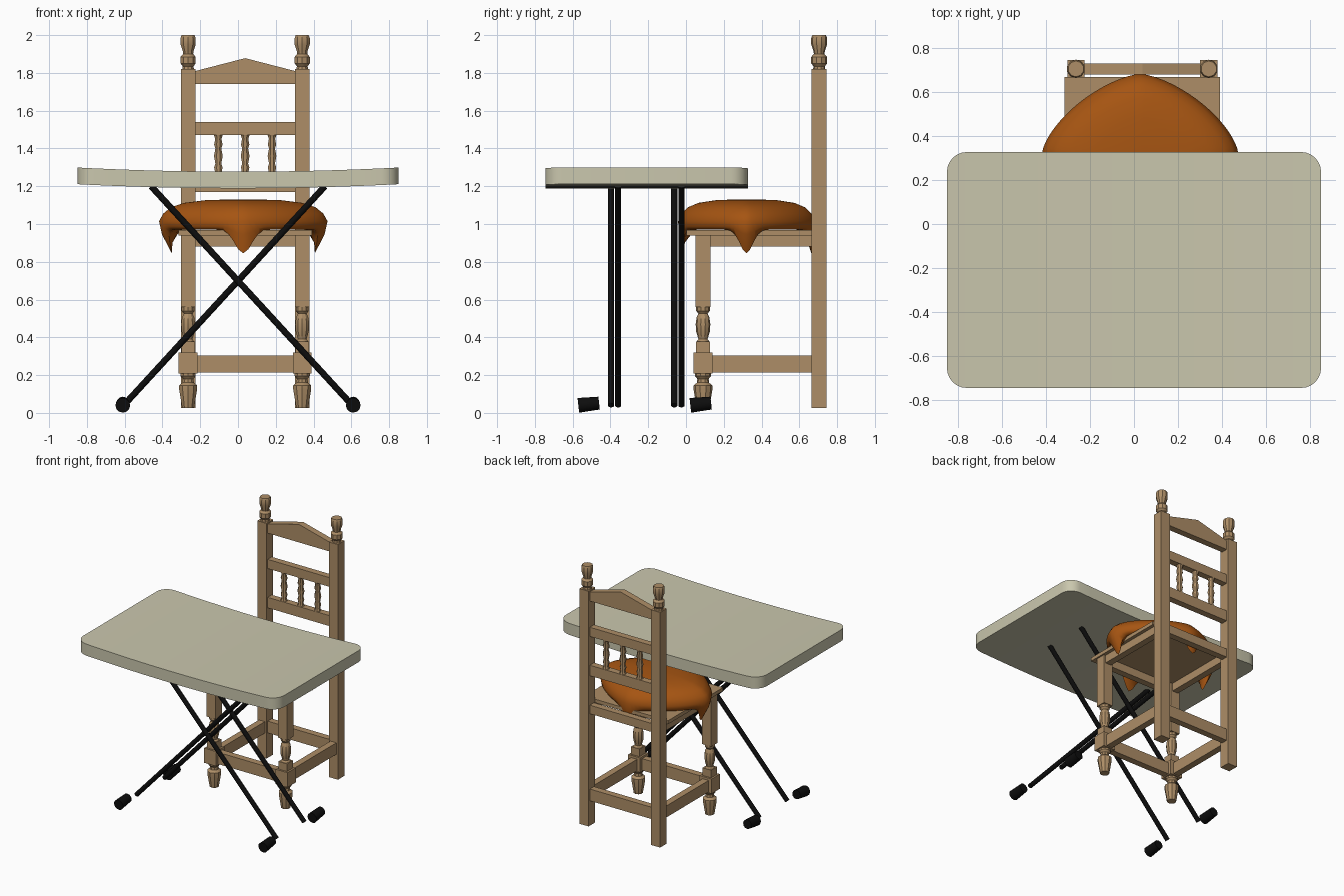
import bpy, bmesh
from math import cos, sin, pi, exp, atan2
from mathutils import Vector

cube = bpy.data.objects.get("Cube")
if cube:
    bpy.data.objects.remove(cube, do_unlink=True)


def material(name, rgb):
    m = bpy.data.materials.new(name)
    m.use_nodes = True
    m.diffuse_color = (*rgb, 1)
    bsdf = m.node_tree.nodes["Principled BSDF"]
    bsdf.inputs["Base Color"].default_value = (*rgb, 1)
    bsdf.inputs["Roughness"].default_value = 0.8
    return m


WOOD = material("light wood", (0.42, 0.27, 0.135))
CREAM = material("cream laminate", (0.59, 0.57, 0.42))
CLOTH = material("rust cloth", (0.38, 0.09, 0.006))
BLACK = material("black metal", (0.004, 0.004, 0.004))


def finish(name, bm, mat, smooth=None):
    bmesh.ops.recalc_face_normals(bm, faces=bm.faces)
    me = bpy.data.meshes.new(name)
    bm.to_mesh(me)
    bm.free()
    me.materials.append(mat)
    if smooth:
        me.shade_smooth()
        me.set_sharp_from_angle(angle=smooth)
    ob = bpy.data.objects.new(name, me)
    bpy.context.collection.objects.link(ob)
    return ob


def box(name, x, y, z, mat=WOOD):
    """Box from (min, max) ranges."""
    bm = bmesh.new()
    bmesh.ops.create_cube(bm, size=1)
    for v in bm.verts:
        v.co = [(a + b) / 2 + c * (b - a) for (a, b), c in zip((x, y, z), v.co)]
    return finish(name, bm, mat)


def loft(bm, rings):
    """Bridge closed rings of points and cap both ends."""
    rows = [[bm.verts.new(p) for p in ring] for ring in rings]
    n = len(rows[0])
    for a, b in zip(rows, rows[1:]):
        for i in range(n):
            j = (i + 1) % n
            bm.faces.new((a[i], a[j], b[j], b[i]))
    bm.faces.new(rows[0])
    bm.faces.new(rows[-1])


def turned(name, x, y, profile, sides=10):
    """Lathe-turned part from (radius, height) pairs."""
    bm = bmesh.new()
    angles = [2 * pi * (i + 0.5) / sides for i in range(sides)]
    loft(bm, [[(x + r * cos(a), y + r * sin(a), z) for a in angles] for r, z in profile])
    return finish(name, bm, WOOD, 0.5)


def rod(name, p, q, r1, r2, sides=10):
    p, q = Vector(p), Vector(q)
    bm = bmesh.new()
    bmesh.ops.create_cone(bm, cap_ends=True, segments=sides, radius1=r1, radius2=r2,
                          depth=(q - p).length)
    bm.transform((q - p).to_track_quat('Z', 'Y').to_matrix().to_4x4())
    bmesh.ops.translate(bm, vec=(p + q) / 2, verts=bm.verts)
    return finish(name, bm, BLACK, 0.7)


# Table top: rounded corners, sagging slightly along its length
half_x, y0, y1, rad = 0.85, -0.745, 0.327, 0.09
arc = [(half_x - rad + rad * sin(t * pi / 12), rad - rad * cos(t * pi / 12)) for t in range(7)]
columns = [(-x, d) for x, d in reversed(arc)]
columns += [(-0.76 + 1.52 * i / 16, 0) for i in range(1, 16)] + arc
slices = []
for x, d in columns:
    top = 1.277 + 0.022 * (x / half_x) ** 2
    slices.append([(x, y0 + d, top), (x, y1 - d, top),
                   (x, y1 - d, top - 0.088), (x, y0 + d, top - 0.088)])
bm = bmesh.new()
loft(bm, slices)
finish("table_top", bm, CREAM, 0.6)

# Crossed table legs and their rubber feet
for side, label in ((1, "left"), (-1, "right")):
    for place, y, foot_y in (("front", -0.378, -0.515), ("back", -0.043, 0.078)):
        leg_y = y - side * 0.019
        rod(f"table_leg_{place}_{label}", (side * 0.605, leg_y, 0.04),
            (side * -0.46, leg_y, 1.2), 0.017, 0.017)
        rod(f"table_foot_{place}_{label}", (side * 0.61, foot_y - 0.055, 0.04),
            (side * 0.61, foot_y + 0.055, 0.052), 0.039, 0.034, 12)

# Chair posts, finials and front legs
MID = 0.038
SPAN = 0.302
POST_Y, LEG_Y, HALF = 0.705, 0.09, 0.039
finial = [(0.034, 1.81), (0.03, 1.835), (0.042, 1.85), (0.042, 1.885), (0.028, 1.9),
          (0.03, 1.915), (0.042, 1.95), (0.042, 1.985), (0.036, 2.0)]
vase = [(0.036, 0.375), (0.024, 0.39), (0.036, 0.43), (0.039, 0.47), (0.034, 0.505),
        (0.024, 0.525), (0.036, 0.54), (0.036, 0.565)]
foot = [(0.033, 0.025), (0.05, 0.125), (0.05, 0.145), (0.032, 0.16), (0.03, 0.18),
        (0.042, 0.195), (0.042, 0.215)]
for side, label in ((1, "left"), (-1, "right")):
    x = MID + side * SPAN
    wide = (x - HALF, x + HALF)
    deep = (LEG_Y - HALF, LEG_Y + HALF)
    box(f"back_post_{label}", wide, (POST_Y - 0.04, POST_Y + 0.04), (0.025, 1.82))
    turned(f"finial_{label}", x, POST_Y, finial)
    box(f"front_leg_{label}", wide, deep, (0.56, 0.945))
    turned(f"front_leg_vase_{label}", x, LEG_Y, vase)
    box(f"front_leg_collar_{label}", (x - 0.036, x + 0.036),
        (LEG_Y - 0.036, LEG_Y + 0.036), (0.31, 0.378))
    box(f"front_leg_block_{label}", (x - 0.05, x + 0.05),
        (LEG_Y - 0.05, LEG_Y + 0.05), (0.208, 0.32))
    turned(f"front_leg_foot_{label}", x, LEG_Y, foot)
    # Side rails under the seat and between the legs
    rail = (x - 0.025, x + 0.025)
    box(f"seat_rail_{label}", rail, (LEG_Y, POST_Y), (0.88, 0.945))
    box(f"stretcher_{label}", rail, (LEG_Y, POST_Y), (0.215, 0.303))

# Cross rails
across = (MID - SPAN, MID + SPAN)
for place, y in (("front", LEG_Y), ("back", POST_Y)):
    box(f"seat_rail_{place}", across, (y - 0.025, y + 0.025), (0.88, 0.945))
    box(f"stretcher_{place}", across, (y - 0.025, y + 0.025), (0.215, 0.305))
for place, z in (("lower", (1.17, 1.25)), ("middle", (1.47, 1.54))):
    box(f"back_rail_{place}", across, (POST_Y - 0.025, POST_Y + 0.025), z)
box("seat_board", (MID - 0.353, MID + 0.353), (0.003, 0.667), (0.94, 0.967))

# Peaked crest rail
gable = [(-SPAN, 1.74), (SPAN, 1.74), (SPAN, 1.8), (0, 1.878), (-SPAN, 1.8)]
bm = bmesh.new()
loft(bm, [[(MID + x, POST_Y + dy, z) for x, z in gable] for dy in (-0.025, 0.025)])
finish("crest_rail", bm, WOOD)

# Back spindles
spindle = [(0.025, 0), (0.018, 0.02), (0.024, 0.05), (0.017, 0.07), (0.025, 0.11),
           (0.017, 0.15), (0.024, 0.17), (0.018, 0.2), (0.025, 0.22)]
for i, label in enumerate(("right", "centre", "left")):
    turned(f"spindle_{label}", MID + (i - 1) * 0.142, POST_Y,
           [(r, 1.25 + z) for r, z in spindle], 8)

# Draped cushion cloth with four hanging points
SEG = 96


def cloth_ring(f, z, tuck=0, drop=0):
    ring = []
    for i in range(SEG):
        a = 2 * pi * i / SEG
        c, s = cos(a), sin(a)
        r = (abs(c) ** 1.5 + abs(s) ** 1.5) ** (-1 / 1.5)
        off = atan2(sin(4 * a), cos(4 * a)) / 4
        spike = exp(-(off / 0.15) ** 2)
        k = f - tuck * spike * abs(c)
        ring.append((0.028 + 0.446 * r * k * c, 0.32 + 0.362 * r * k * s, z - drop * spike))
    return ring


bm = bmesh.new()
loft(bm, [cloth_ring(0.1, 1.131), cloth_ring(0.45, 1.126), cloth_ring(0.7, 1.112),
          cloth_ring(0.86, 1.088), cloth_ring(0.95, 1.055), cloth_ring(1.0, 1.015),
          cloth_ring(0.985, 0.985, 0.02, 0.04), cloth_ring(0.95, 0.97, 0.1, 0.125),
          cloth_ring(0.9, 0.972, 0.06, 0.07), cloth_ring(0.75, 0.975)])
finish("cushion_cloth", bm, CLOTH, 1.2)
